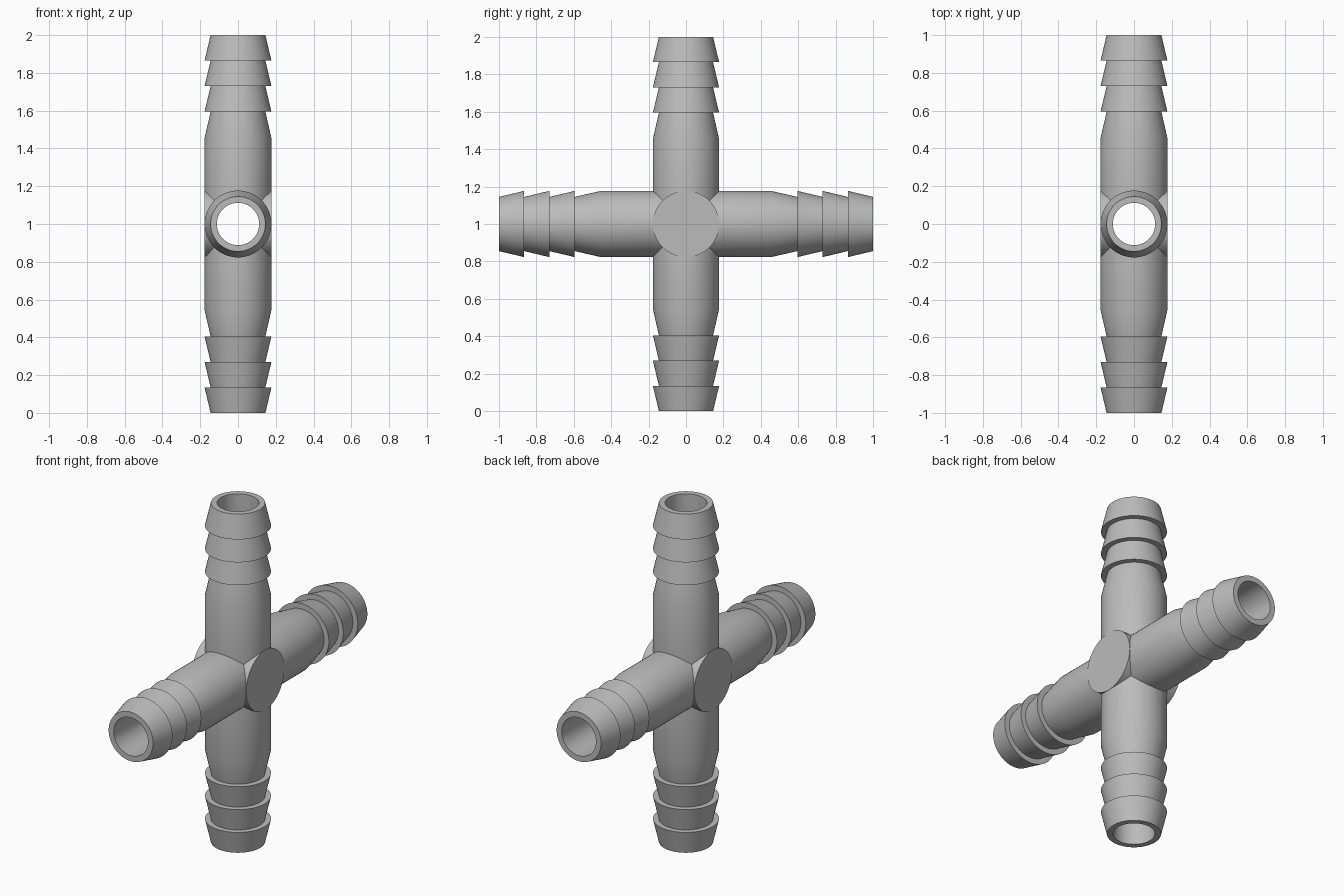
import bpy
import bmesh
import math
from mathutils import Matrix

old = bpy.data.objects.get("Cube")
if old:
    bpy.data.objects.remove(old, do_unlink=True)

SIDES = 64
R, NECK, BORE = 0.177, 0.145, 0.112   # pipe, barb neck and bore radii
RIDGES = (0.455, 0.595, 0.73, 0.865)  # widest point of each barb, from the centre

grey = bpy.data.materials.new("grey_plastic")
grey.use_nodes = True
colour = (0.5, 0.5, 0.5, 1)
grey.diffuse_color = colour
grey.node_tree.nodes["Principled BSDF"].inputs["Base Color"].default_value = colour


def lathe(name, profile, rotation):
    """Closed solid of revolution about z, turned and set at the hub centre."""
    bm = bmesh.new()
    rings = []
    for r, z in profile:
        rings.append([bm.verts.new((r * math.cos(a), r * math.sin(a), z))
                      for a in (math.tau * i / SIDES for i in range(SIDES))])
    for low, high in zip(rings, rings[1:]):
        for i in range(SIDES):
            j = (i + 1) % SIDES
            bm.faces.new((low[i], low[j], high[j], high[i]))
    bm.faces.new(rings[0][::-1])
    bm.faces.new(rings[-1])
    bm.transform(Matrix.Translation((0, 0, 1)) @ rotation)
    bmesh.ops.recalc_face_normals(bm, faces=bm.faces)
    mesh = bpy.data.meshes.new(name)
    bm.to_mesh(mesh)
    bm.free()
    mesh.materials.append(grey)
    obj = bpy.data.objects.new(name, mesh)
    bpy.context.collection.objects.link(obj)
    return obj


UPRIGHT = Matrix.Identity(4)
ALONG_Y = Matrix.Rotation(math.pi / 2, 4, "X")
ALONG_X = Matrix.Rotation(math.pi / 2, 4, "Y")

# Barbed pipe profile, mirrored about the centre
half = [(R, RIDGES[0])]
for ridge in RIDGES[1:]:
    half += [(NECK, ridge), (R, ridge)]
half.append((NECK, 1.0))
# Each barb tapers outward: neck meets the next barb's shoulder
barbs = [(r, -z) for r, z in reversed(half)] + half

connector = lathe("cross_connector", barbs, UPRIGHT)
cross_pipe = lathe("cross_pipe_helper", barbs, ALONG_Y)
hub = lathe("hub_helper", [(R, -R - 0.001), (R, R + 0.001)], ALONG_X)
bores = [lathe("bore_cutter", [(BORE, -1.1), (BORE, 1.1)], turn)
         for turn in (UPRIGHT, ALONG_Y)]

# Join the pipes and hub, then drill both bores
steps = [(cross_pipe, "UNION"), (hub, "UNION")] + [(b, "DIFFERENCE") for b in bores]
bpy.ops.object.select_all(action="DESELECT")
bpy.context.view_layer.objects.active = connector
connector.select_set(True)
for tool, operation in steps:
    mod = connector.modifiers.new(operation.lower(), "BOOLEAN")
    mod.operation = operation
    mod.solver = "EXACT"
    mod.object = tool
    bpy.ops.object.modifier_apply(modifier=mod.name)
    bpy.data.objects.remove(tool, do_unlink=True)

bpy.ops.object.shade_smooth_by_angle(angle=math.radians(30))
